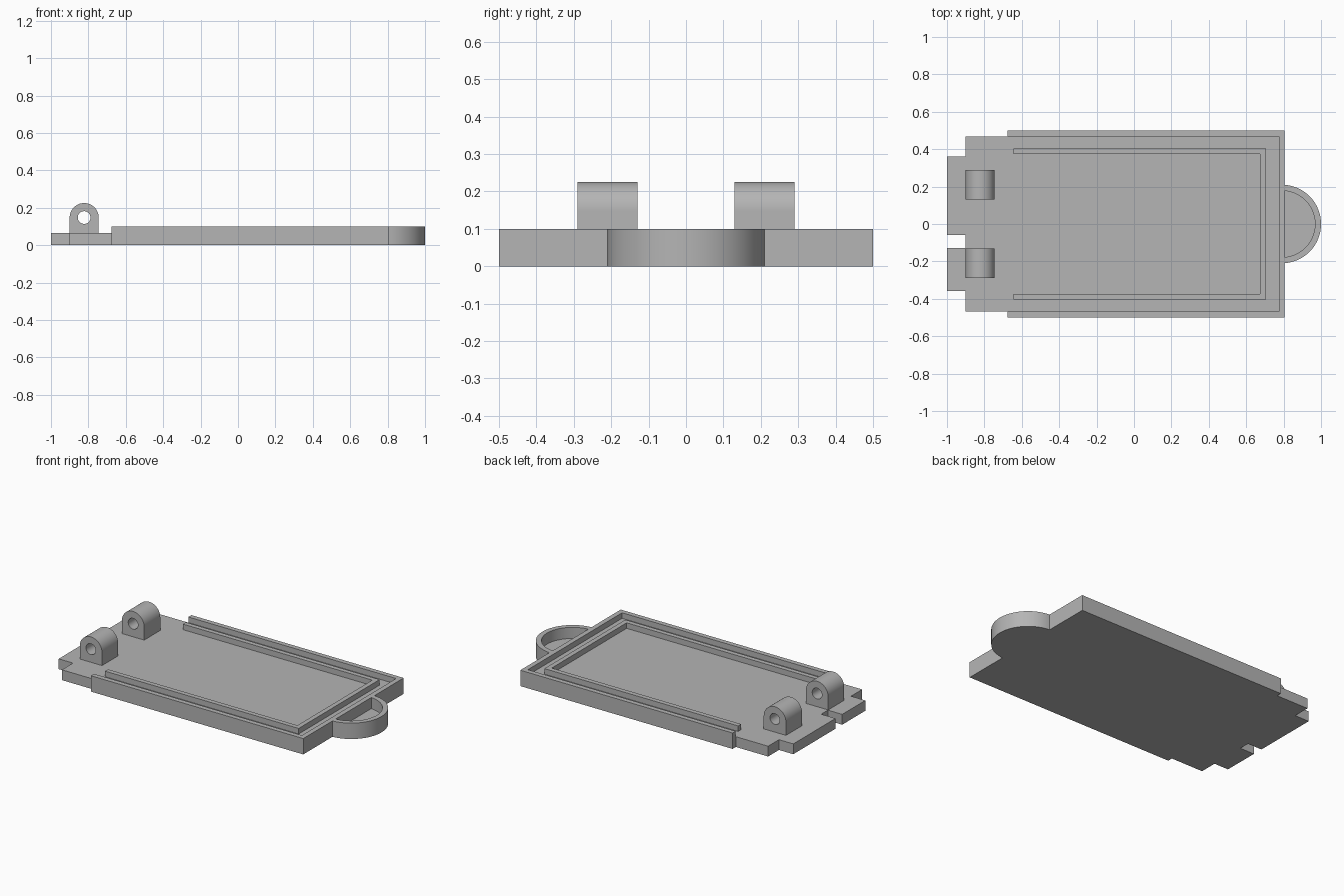
import bpy, bmesh, math

if "Cube" in bpy.data.objects:
    bpy.data.objects.remove(bpy.data.objects["Cube"])

grey = bpy.data.materials.new("plain_grey")
grey.diffuse_color = (0.46, 0.46, 0.46, 1)
grey.use_nodes = True
grey.node_tree.nodes["Principled BSDF"].inputs["Base Color"].default_value = grey.diffuse_color


def arc(cx, cy, r, a0, a1, n):
    """Points along an arc, angles in degrees."""
    return [(cx + r * math.cos(math.radians(a0 + (a1 - a0) * i / n)),
             cy + r * math.sin(math.radians(a0 + (a1 - a0) * i / n))) for i in range(n + 1)]


def prism(name, loops, lo, hi, axis='Z', smooth=False):
    """Extrude a profile (outer loop plus optional holes) from lo to hi."""
    bm = bmesh.new()
    edges = []
    for loop in loops:
        vs = [bm.verts.new((u, v, lo) if axis == 'Z' else (u, lo, v)) for u, v in loop]
        edges += [bm.edges.new((vs[i], vs[(i + 1) % len(vs)])) for i in range(len(vs))]
    bmesh.ops.triangle_fill(bm, use_beauty=True, edges=edges)
    ext = bmesh.ops.extrude_face_region(bm, geom=bm.faces[:], use_keep_orig=True)
    move = (0, 0, hi - lo) if axis == 'Z' else (0, hi - lo, 0)
    bmesh.ops.translate(bm, vec=move,
                        verts=[g for g in ext["geom"] if isinstance(g, bmesh.types.BMVert)])
    bmesh.ops.recalc_face_normals(bm, faces=bm.faces[:])
    mesh = bpy.data.meshes.new(name)
    bm.to_mesh(mesh)
    bm.free()
    mesh.materials.append(grey)
    ob = bpy.data.objects.new(name, mesh)
    bpy.context.collection.objects.link(ob)
    if smooth:
        bpy.ops.object.select_all(action='DESELECT')
        ob.select_set(True)
        bpy.context.view_layer.objects.active = ob
        bpy.ops.object.shade_smooth_by_angle(angle=math.radians(30))
    return ob


def u_shape(x0, x1, half, t):
    """U-shaped wall outline, open towards -x."""
    return [(x0, -half), (x1, -half), (x1, half), (x0, half),
            (x0, half - t), (x1 - t, half - t), (x1 - t, t - half), (x0, t - half)]


FLOOR, TOP, END = 0.065, 0.1, 0.805

# Base plate with stepped sides and two end tabs
prism("base_plate", [[
    (END, -0.5), (END, 0.5), (-0.675, 0.5), (-0.675, 0.468), (-0.9, 0.468),
    (-0.9, 0.36), (-1, 0.36), (-1, -0.06), (-0.9, -0.06), (-0.9, -0.127),
    (-1, -0.127), (-1, -0.357), (-0.9, -0.357), (-0.9, -0.468),
    (-0.675, -0.468), (-0.675, -0.5)]], 0, FLOOR)

# Outer rim and inner ridge
prism("outer_rim", [u_shape(-0.675, END, 0.5, 0.031)], FLOOR, TOP)
prism("inner_ridge", [u_shape(-0.645, 0.705, 0.403, 0.03)], FLOOR, TOP)

# Rounded pull handle: a shallow cup with a thin floor
CX, R_OUT, R_IN = 0.79, 0.21, 0.178
a = math.degrees(math.acos((END - CX) / R_OUT))
b = math.degrees(math.acos((END - CX) / R_IN))
outer = arc(CX, 0, R_OUT, -a, a, 48)
inner = arc(CX, 0, R_IN, b, -b, 48)
prism("handle_floor", [outer], 0, 0.03, smooth=True)
prism("handle_wall", [outer + inner], 0.03, TOP, smooth=True)

# Pair of hinge lugs with pin holes
LX, LZ, LR = -0.8225, 0.1475, 0.0775
lug = [(LX - LR, FLOOR), (LX + LR, FLOOR)] + arc(LX, LZ, LR, 0, 180, 32)
hole = arc(LX, LZ, 0.034, 0, 360, 32)[:-1]
for side, lo in (("front", -0.29), ("back", 0.13)):
    prism("hinge_lug_" + side, [lug, hole], lo, lo + 0.16, axis='Y', smooth=True)
